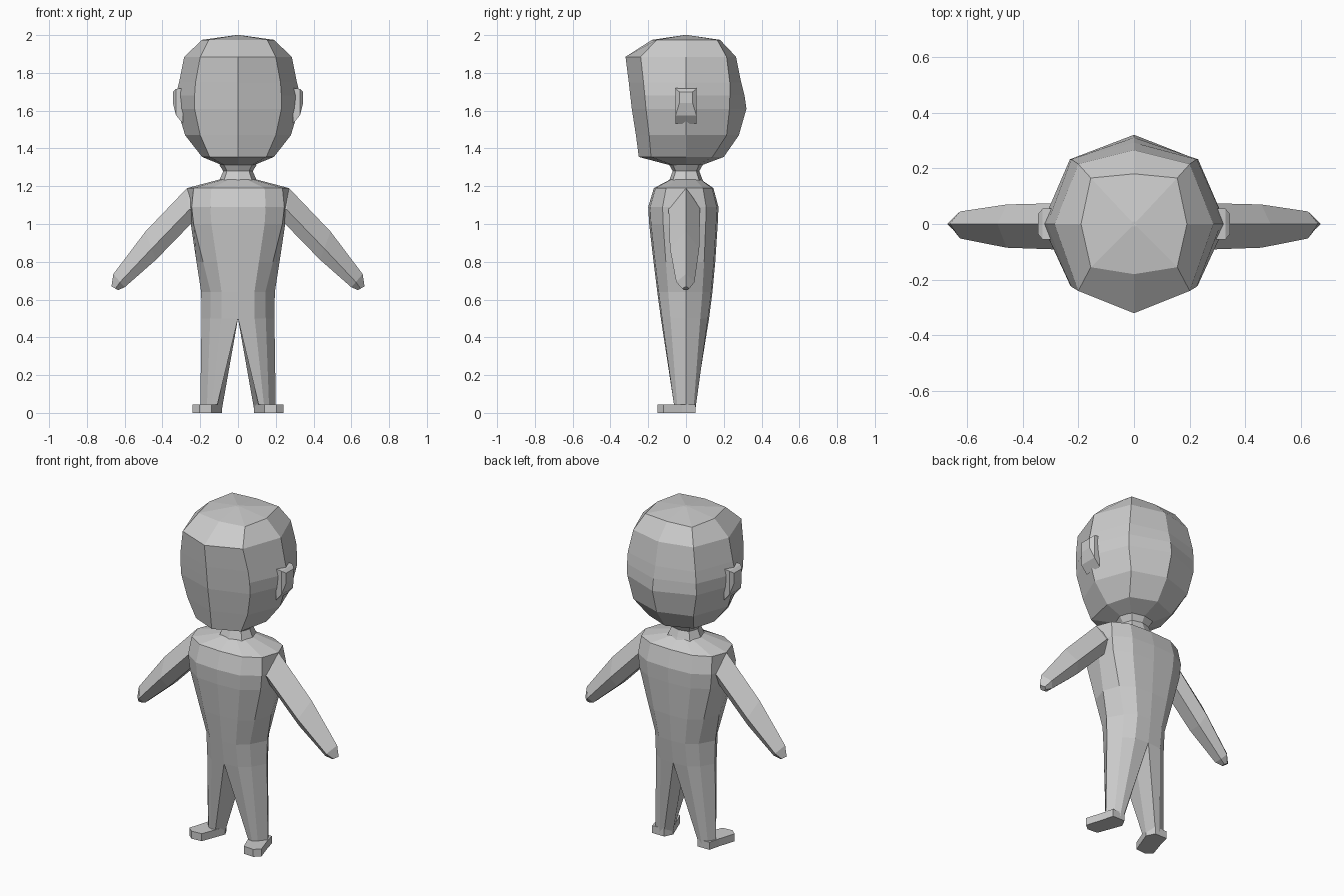
import bpy, bmesh

if "Cube" in bpy.data.objects:
    bpy.data.objects.remove(bpy.data.objects["Cube"])


def loft(name, rings):
    """Skin a list of equal-length closed rings and cap both ends."""
    bm = bmesh.new()
    rows = [[bm.verts.new(p) for p in ring] for ring in rings]
    n = len(rows[0])
    for a, b in zip(rows, rows[1:]):
        for i in range(n):
            j = (i + 1) % n
            bm.faces.new((a[i], a[j], b[j], b[i]))
    bm.faces.new(rows[0])
    bm.faces.new(rows[-1])
    bmesh.ops.recalc_face_normals(bm, faces=bm.faces)
    mesh = bpy.data.meshes.new(name)
    bm.to_mesh(mesh)
    bm.free()
    obj = bpy.data.objects.new(name, mesh)
    bpy.context.collection.objects.link(obj)
    return obj


def pair(name, rings):
    """The same part on the left and right sides."""
    loft("right_" + name, rings)
    loft("left_" + name, [[(-x, y, z) for x, y, z in r] for r in rings])


def symmetric(half, z):
    """Close a front-to-back half outline by mirroring it across x = 0."""
    full = half + [(-x, y) for x, y in reversed(half[1:-1])]
    return [(x, y, z) for x, y in full]


def body_half(s, d, f, b):
    return [(0, f), (d * .6, f * .95), (d, f * .62), (s, 0),
            (d, b * .62), (d * .6, b * .95), (0, b)]


# Head: z, side x, diagonal x, front y, front diagonal y, back diagonal y, back y
head = [
    (1.31, .08, .07, -.08, -.065, .06, .08),
    (1.355, .19, .15, -.25, -.185, .14, .20),
    (1.47, .28, .20, -.265, -.195, .215, .28),
    (1.61, .322, .23, -.287, -.212, .23, .32),
    (1.68, .33, .23, -.295, -.218, .232, .31),
    (1.75, .312, .225, -.303, -.225, .232, .292),
    (1.885, .285, .20, -.32, -.24, .215, .265),
    (1.975, .19, .155, -.18, -.155, .165, .18),
    (2.0, .01, .007, -.01, -.007, .007, .01)]
loft("head", [symmetric([(0, f), (d, fd), (s, 0), (d, bd), (0, b)], z)
              for z, s, d, f, fd, bd, b in head])

# Ears: x, bottom z, top z, half depth
ears = [(.29, 1.53, 1.72, .055), (.328, 1.575, 1.715, .055), (.345, 1.64, 1.70, .035)]
pair("ear", [[(x, -w, lo), (x, w, lo), (x, w, hi), (x, -w, hi)] for x, lo, hi, w in ears])

# Neck
loft("neck", [symmetric([(0, -r * .9), (r * .75, -r * .7), (r, 0), (r * .75, r * .7), (0, r * .9)], z)
              for z, r in [(1.22, .105), (1.24, .095), (1.28, .078), (1.315, .10)]])

# Torso: z, side x, diagonal x, front y, back y
torso = [
    (.50, .193, .147, -.133, .122),
    (.64, .195, .145, -.152, .14),
    (.80, .22, .185, -.172, .155),
    (1.0, .25, .235, -.195, .168),
    (1.09, .265, .245, -.20, .172),
    (1.19, .27, .235, -.17, .145),
    (1.235, .10, .08, -.085, .08)]
loft("torso", [symmetric(body_half(s, d, f, b), z) for z, s, d, f, b in torso])

# Legs: taper from half the hip outline to a small ankle outline
hip = [(x, y, .5) for x, y in body_half(.193, .147, -.133, .122) + [(0, 0)]]
ankle = [(.115, -.055), (.14, -.06), (.165, -.045), (.2, 0),
         (.175, .04), (.14, .05), (.115, .045), (.085, 0)]
pair("leg", [hip, [(x, y, .02) for x, y in ankle]])

# Feet: flat slabs turned slightly outwards
sole = [(.11, .05), (.19, .05), (.208, -.02), (.24, -.12), (.205, -.15), (.14, -.145), (.085, 0)]
pair("foot", [[(x, y, z) for x, y in sole] for z in (0, .045)])

# Arms: top (x, z), bottom (x, z), front y, back y
arms = [
    ((.19, 1.19), (.19, 1.05), -.10, .08),
    ((.27, 1.19), (.25, 1.0), -.092, .075),
    ((.49, .96), (.435, .81), -.085, .07),
    ((.66, .735), (.60, .665), -.052, .045),
    ((.67, .67), (.635, .65), -.02, .018)]
rings = []
for (tx, tz), (bx, bz), f, b in arms:
    mx, mz = tx + (bx - tx) * .6, tz + (bz - tz) * .6
    rings.append([(tx, 0, tz), (mx, f, mz), (bx, f * .5, bz), (bx, b * .5, bz), (mx, b, mz)])
pair("arm", rings)
